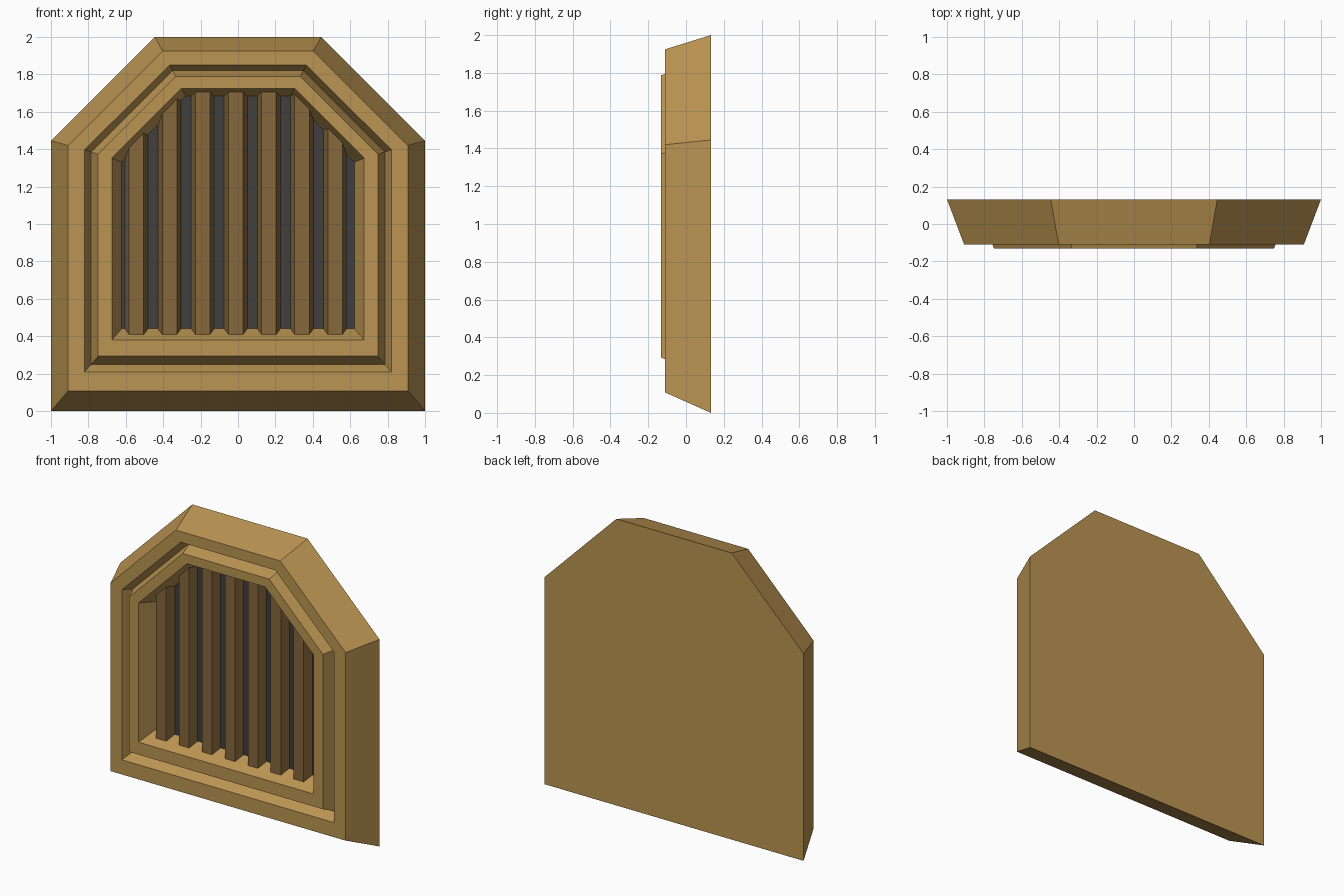
import bpy

if "Cube" in bpy.data.objects:
    bpy.data.objects.remove(bpy.data.objects["Cube"])


def material(name, color):
    m = bpy.data.materials.new(name)
    m.diffuse_color = (*color, 1)
    m.use_nodes = True
    m.node_tree.nodes["Principled BSDF"].inputs["Base Color"].default_value = m.diffuse_color
    return m


wood = material("tan", (0.50, 0.30, 0.085))
dark_wood = material("dark_tan", (0.24, 0.14, 0.045))
grey = material("dark_grey", (0.05, 0.05, 0.053))


def loft(name, rings, mat, cap_front=True):
    """Join rings listed back to front, each counter-clockwise seen from -y."""
    n = len(rings[0])
    verts = [p for ring in rings for p in ring]
    faces = [tuple(reversed(range(n)))]
    for k in range(len(rings) - 1):
        a, b = k * n, (k + 1) * n
        for j in range(n):
            i = (j + 1) % n
            faces.append((a + j, a + i, b + i, b + j))
    if cap_front:
        faces.append(tuple(range(len(verts) - n, len(verts))))
    me = bpy.data.meshes.new(name)
    me.from_pydata(verts, [], faces)
    me.materials.append(mat)
    ob = bpy.data.objects.new(name, me)
    bpy.context.collection.objects.link(ob)
    return ob


def arch(y, w, b, s, t, h):
    """Chamfered arch: half width, bottom, shoulder height, top half width, top."""
    return [(x, y, z) for x, z in
            ((-w, b), (w, b), (w, s), (t, h), (-t, h), (-w, s))]


# Frame: outer bevel, flat rim, V groove, raised inner rim, recess wall
LIP = (-0.132, 0.675, 0.38, 1.352, 0.302, 1.725)
FLOOR = (-0.010, 0.622, 0.44, 1.330, 0.280, 1.685)
profile = [
    (0.132, 1.0, 0.0, 1.445, 0.445, 2.0),
    (-0.110, 0.908, 0.108, 1.42, 0.403, 1.925),
    (-0.110, 0.820, 0.21, 1.397, 0.365, 1.85),
    (-0.035, 0.785, 0.25, 1.385, 0.349, 1.82),
    (-0.132, 0.748, 0.293, 1.373, 0.333, 1.788),
    LIP,
    FLOOR,
]
loft("frame", [arch(*p) for p in profile], wood, cap_front=False)

# Dark panel at the bottom of the recess
loft("back_panel", [arch(0.01, *FLOOR[1:]), arch(*FLOOR)], grey)


# Bars whose ends meet the sloping recess wall
def bar_ring(cx, half, y):
    f = (y - LIP[0]) / (FLOOR[0] - LIP[0])
    w, b, s, t, h = (p + (q - p) * f for p, q in zip(LIP[1:], FLOOR[1:]))

    def top(x):
        return min(h, s + (w - abs(x)) * (h - s) / (w - t))

    l, r = cx - half, cx + half
    return [(l, y, b), (r, y, b), (r, y, top(r)), (l, y, top(l))]


for i in range(7):
    cx = -0.012 + 0.177 * (i - 3)
    loft(f"bar_{i + 1}",
         [bar_ring(cx, 0.062, -0.010), bar_ring(cx, 0.039, -0.072)], dark_wood)
